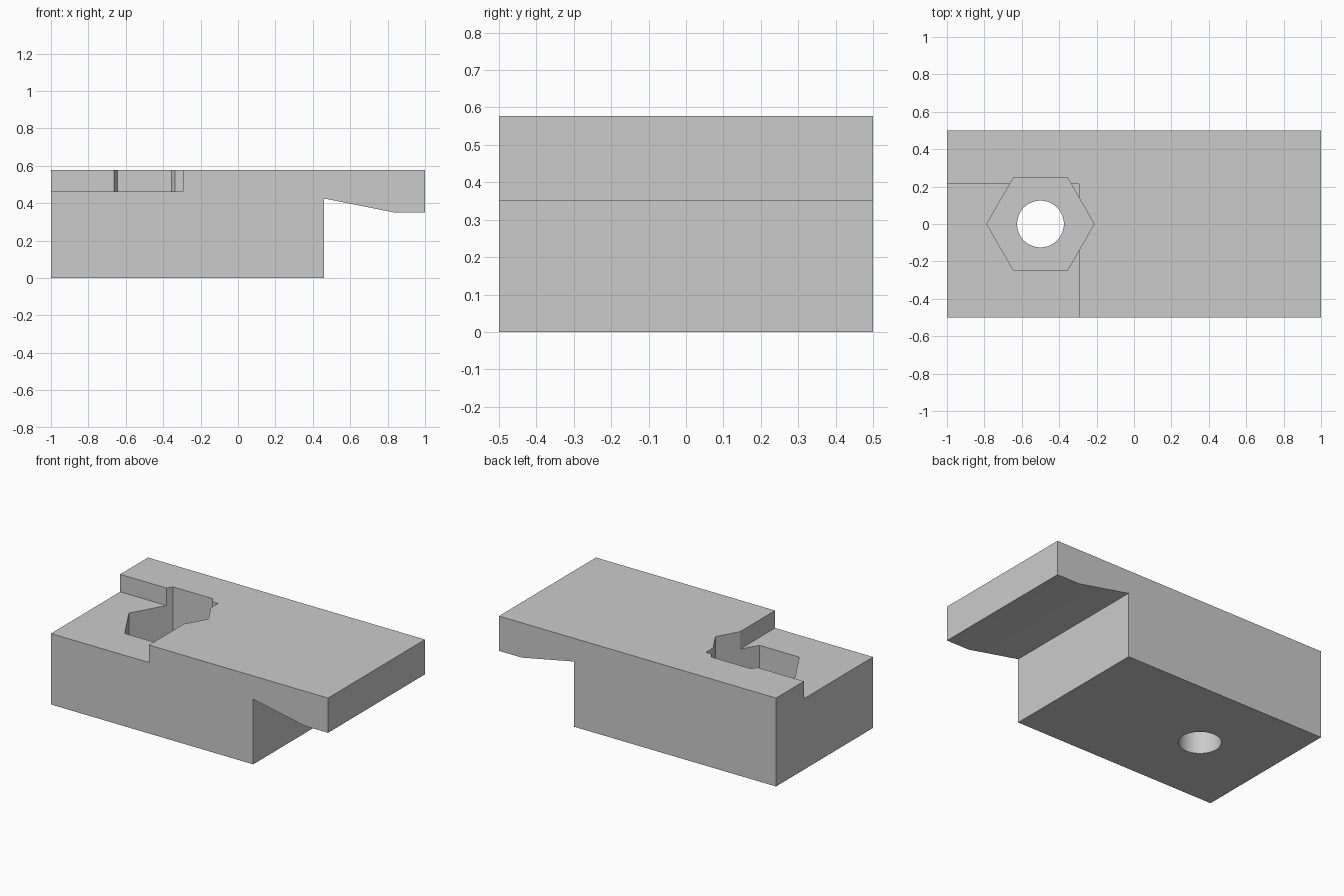
import bpy
import bmesh
from math import cos, sin, pi, radians

cube = bpy.data.objects.get("Cube")
if cube:
    bpy.data.objects.remove(cube, do_unlink=True)

grey = bpy.data.materials.new("plain grey")
grey.use_nodes = True
colour = (0.6, 0.6, 0.6, 1)
grey.diffuse_color = colour
grey.node_tree.nodes["Principled BSDF"].inputs["Base Color"].default_value = colour


def prism(name, outline, direction):
    """Extrude a closed outline of 3D points along a direction."""
    bm = bmesh.new()
    face = bm.faces.new([bm.verts.new(p) for p in outline])
    top = bmesh.ops.extrude_face_region(bm, geom=[face])["geom"]
    bmesh.ops.translate(bm, vec=direction,
                        verts=[v for v in top if isinstance(v, bmesh.types.BMVert)])
    bmesh.ops.recalc_face_normals(bm, faces=bm.faces)
    mesh = bpy.data.meshes.new(name)
    bm.to_mesh(mesh)
    bm.free()
    mesh.materials.append(grey)
    obj = bpy.data.objects.new(name, mesh)
    bpy.context.collection.objects.link(obj)
    return obj


def polygon(sides, radius, x, z):
    return [(x + radius * cos(2 * pi * i / sides),
             radius * sin(2 * pi * i / sides), z) for i in range(sides)]


def cut(target, cutter):
    cutter.hide_render = True
    mod = target.modifiers.new(cutter.name, 'BOOLEAN')
    mod.operation = 'DIFFERENCE'
    mod.solver = 'EXACT'
    mod.object = cutter
    bpy.context.view_layer.objects.active = target
    bpy.ops.object.modifier_apply(modifier=mod.name)
    bpy.data.objects.remove(cutter, do_unlink=True)


# Block with an overhanging, sloped jaw
profile = [(-1, 0), (0.46, 0), (0.46, 0.425), (0.835, 0.35),
           (1, 0.35), (1, 0.577), (-1, 0.577)]
block = prism("clamp_block", [(x, -0.5, z) for x, z in profile], (0, 1, 0))

# Shallow corner step
step = [(-1.1, -0.6), (-0.293, -0.6), (-0.293, 0.213), (-1.1, 0.213)]
cut(block, prism("corner_step", [(x, y, 0.463) for x, y in step], (0, 0, 0.3)))

# Hexagonal nut pocket and round bolt hole
cut(block, prism("nut_pocket", polygon(6, 0.287, -0.5, 0.19), (0, 0, 0.6)))
cut(block, prism("bolt_hole", polygon(64, 0.125, -0.5, -0.1), (0, 0, 0.9)))

bpy.ops.object.select_all(action='DESELECT')
block.select_set(True)
bpy.context.view_layer.objects.active = block
bpy.ops.object.shade_smooth_by_angle(angle=radians(20))
